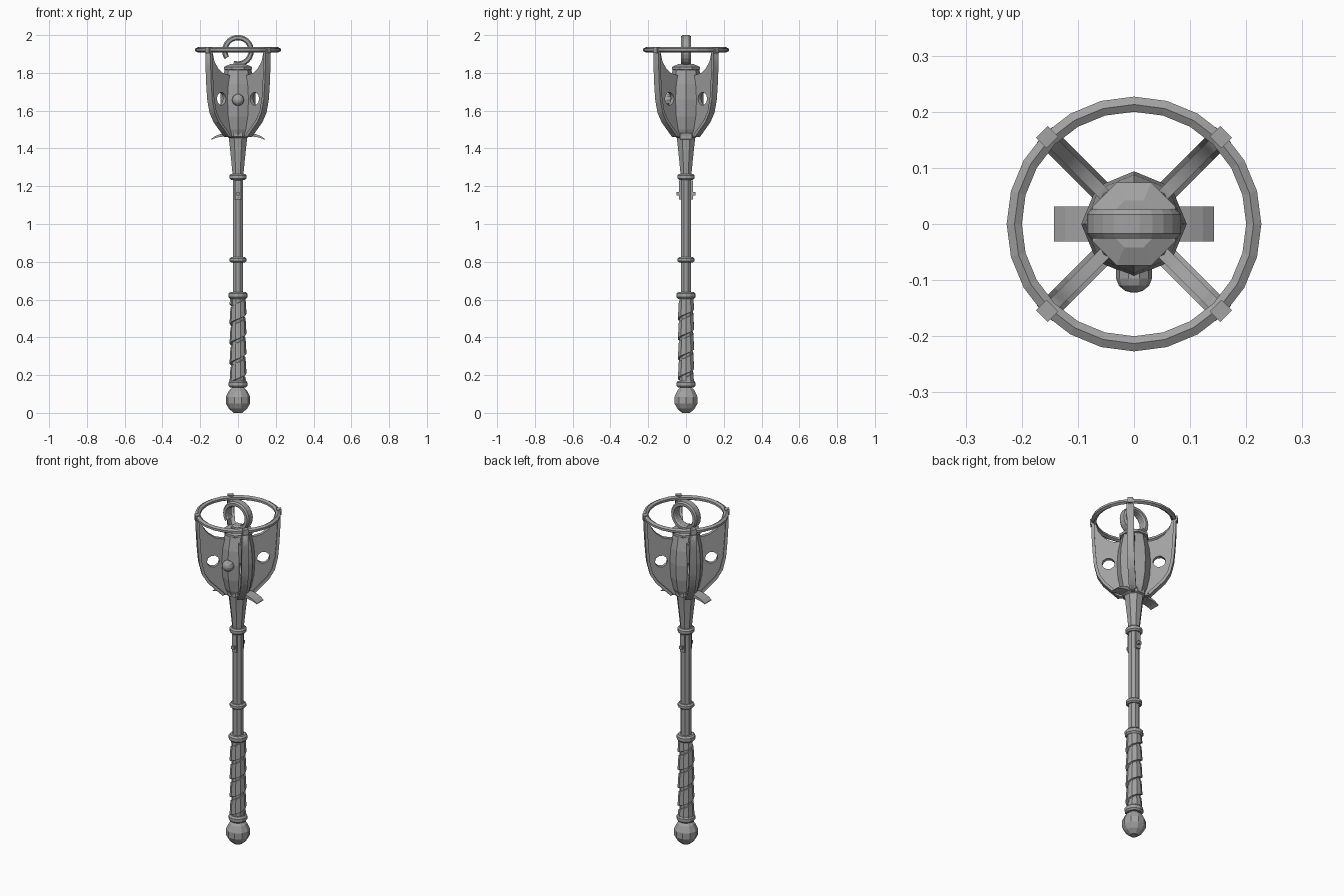
import bpy, bmesh, math
from mathutils import Matrix, Vector

if "Cube" in bpy.data.objects:
    bpy.data.objects.remove(bpy.data.objects["Cube"])

metal = bpy.data.materials.new("grey metal")
metal.diffuse_color = (0.36, 0.36, 0.36, 1)
metal.use_nodes = True
metal.node_tree.nodes["Principled BSDF"].inputs["Base Color"].default_value = metal.diffuse_color


def finish(name, bm):
    bmesh.ops.recalc_face_normals(bm, faces=bm.faces)
    me = bpy.data.meshes.new(name)
    bm.to_mesh(me)
    bm.free()
    me.materials.append(metal)
    ob = bpy.data.objects.new(name, me)
    bpy.context.collection.objects.link(ob)
    return ob


def lathe(name, profile, sides, turn=0.0, matrix=None):
    """Revolve (radius, z) points about z; the ends are closed."""
    bm = bmesh.new()
    rings = []
    for r, z in profile:
        rings.append([bm.verts.new((r * math.cos(a), r * math.sin(a), z)) for a in
                      (turn + 2 * math.pi * i / sides for i in range(sides))])
    for a, b in zip(rings, rings[1:]):
        for i in range(sides):
            j = (i + 1) % sides
            bm.faces.new((a[i], a[j], b[j], b[i]))
    bm.faces.new(rings[0])
    bm.faces.new(rings[-1])
    if matrix:
        bm.transform(matrix)
    return finish(name, bm)


def sweep(name, sections, closed=False):
    """Skin a list of equal cross-sections."""
    bm = bmesh.new()
    rows = [[bm.verts.new(p) for p in s] for s in sections]
    n = len(rows[0])
    pairs = list(zip(rows, rows[1:])) + ([(rows[-1], rows[0])] if closed else [])
    for a, b in pairs:
        for i in range(n):
            j = (i + 1) % n
            bm.faces.new((a[i], a[j], b[j], b[i]))
    if not closed:
        bm.faces.new(rows[0])
        bm.faces.new(rows[-1])
    return finish(name, bm)


def box(name, center, size, matrix=Matrix()):
    bm = bmesh.new()
    bmesh.ops.create_cube(bm, size=1)
    bm.transform(matrix @ Matrix.Translation(center) @ Matrix.Diagonal((*size, 1)))
    return finish(name, bm)


# Pommel, shaft and flared neck
lathe("pommel", [(0.022, 0.0), (0.048, 0.022), (0.064, 0.05), (0.064, 0.085),
                 (0.048, 0.118), (0.03, 0.135)], 10)
lathe("shaft", [(0.03, 0.12), (0.03, 1.27)], 8, math.pi / 8)
lathe("neck", [(0.03, 1.25), (0.037, 1.32), (0.047, 1.41), (0.056, 1.48)], 8, math.pi / 8)

# Collars along the shaft
for label, z, r, h in (("lower_grip", 0.152, 0.05, 0.018), ("upper_grip", 0.622, 0.05, 0.018),
                       ("middle", 0.81, 0.044, 0.014), ("upper", 1.25, 0.046, 0.016)):
    lathe(label + "_collar", [(0.025, z - h), (r - 0.008, z - h), (r, z - h / 2),
                              (r, z + h / 2), (r - 0.008, z + h), (0.025, z + h)], 12)

# Grip with spiral wrap
lathe("grip_core", [(0.035, 0.15), (0.035, 0.62)], 10)
pitch, steps = 0.105, 10
wrap = []
for i in range(int(steps * 4.5) + 1):
    a = 2 * math.pi * i / steps
    z0 = 0.16 + pitch * (i / steps) - 0.06
    wrap.append([(r * math.cos(a), r * math.sin(a), min(max(z0 + dz, 0.155), 0.62))
                 for r, dz in ((0.03, 0), (0.045, 0.004), (0.04, 0.088), (0.03, 0.09))])
sweep("grip_wrap", wrap)

# Latch plates on the shaft, front and back
for side, y in (("front", -1), ("back", 1)):
    box(side + "_latch", (0, y * 0.029, 1.18), (0.03, 0.014, 0.1))
    box(side + "_latch_nub", (0, y * 0.04, 1.16), (0.018, 0.02, 0.018))

# Mace head core and its cap
lathe("head_core", [(0.056, 1.46), (0.074, 1.5), (0.089, 1.57), (0.094, 1.66),
                    (0.088, 1.74), (0.07, 1.82)], 8)
lathe("head_cap", [(0.06, 1.812), (0.08, 1.818), (0.08, 1.832), (0.045, 1.846)], 8, math.pi / 8)
lathe("head_base", [(0.05, 1.455), (0.064, 1.462), (0.064, 1.485), (0.05, 1.495)], 8, math.pi / 8)

# Round stud on the front
lathe("front_stud", [(0.032, 0.075), (0.032, 0.097), (0.027, 0.11), (0.016, 0.119), (0.006, 0.122)],
      10, 0, Matrix.Translation((0, 0, 1.657)) @ Matrix.Rotation(math.pi / 2, 4, 'X'))

# Four pierced fins with thicker outer rims
outer = [(0.225, 1.92), (0.224, 1.83), (0.219, 1.74), (0.212, 1.66), (0.195, 1.59),
         (0.165, 1.54), (0.125, 1.5), (0.085, 1.46)]
arch = [(0.05, 1.46), (0.05, 1.79), (0.085, 1.79), (0.125, 1.8), (0.16, 1.825),
        (0.187, 1.86), (0.205, 1.92)]
hole = [(0.135 + 0.034 * math.cos(a), 1.663 + 0.034 * math.sin(a))
        for a in (2 * math.pi * i / 10 for i in range(10))]


def strip(name, path, inset, half, matrix):
    """Rectangular rim that follows a (radius, z) path inward by inset."""
    sections = []
    for i, p in enumerate(path):
        a, b = path[max(i - 1, 0)], path[min(i + 1, len(path) - 1)]
        t = Vector((b[0] - a[0], b[1] - a[1])).normalized()
        q = Vector(p) + Vector((t.y, -t.x)) * inset
        sections.append([matrix @ Vector(c) for c in
                         ((p[0], -half, p[1]), (p[0], half, p[1]),
                          (q.x, half, q.y), (q.x, -half, q.y))])
    sweep(name, sections)


for k in range(4):
    rot = Matrix.Rotation(math.pi / 4 + k * math.pi / 2, 4, 'Z')
    cu = bpy.data.curves.new("fin_outline", 'CURVE')
    cu.dimensions, cu.fill_mode, cu.extrude = '2D', 'BOTH', 0.011
    for pts in (outer + arch, hole):
        sp = cu.splines.new('POLY')
        sp.points.add(len(pts) - 1)
        for pt, (r, z) in zip(sp.points, pts):
            pt.co = (r, z, 0, 1)
        sp.use_cyclic_u = True
    tmp = bpy.data.objects.new("fin_outline", cu)
    bpy.context.collection.objects.link(tmp)
    bpy.context.view_layer.update()
    me = tmp.to_mesh()
    bm = bmesh.new()
    bm.from_mesh(me)
    tmp.to_mesh_clear()
    bpy.data.objects.remove(tmp)
    bmesh.ops.remove_doubles(bm, verts=bm.verts, dist=1e-5)
    bm.transform(rot @ Matrix.Rotation(math.pi / 2, 4, 'X'))
    finish(f"fin_{k + 1}", bm)
    strip(f"fin_rim_{k + 1}", outer, 0.016, 0.019, rot)
    box(f"ring_clip_{k + 1}", (0.219, 0, 1.922), (0.026, 0.03, 0.032), rot)

# Large guard ring around the top
sections = []
for i in range(24):
    a = 2 * math.pi * i / 24
    sections.append([(r * math.cos(a), r * math.sin(a), 1.922 + dz) for r, dz in
                     ((0.227, -0.006), (0.227, 0.006), (0.213, 0.014), (0.2, 0.006),
                      (0.2, -0.006), (0.213, -0.014))])
sweep("guard_ring", sections, closed=True)

# Open hanging loop on the cap
sections = []
for i in range(21):
    a = math.radians(-110 + i * 322 / 20)
    sections.append([(r * math.cos(a), y, 1.917 + r * math.sin(a)) for r, y in
                     ((0.084, -0.017), (0.084, 0.017), (0.077, 0.026), (0.062, 0.026),
                      (0.056, 0.017), (0.056, -0.017), (0.062, -0.026), (0.077, -0.026))])
sweep("hanging_loop", sections)

# Curved side leaves below the head
for side, s in (("left", -1), ("right", 1)):
    path = [(0.04, 1.472, 0.01), (0.075, 1.472, 0.009), (0.1, 1.467, 0.007),
            (0.123, 1.459, 0.005), (0.143, 1.448, 0.002)]
    sweep(side + "_leaf", [[(s * x, -0.031, z - t), (s * x, 0.031, z - t),
                            (s * x, 0.031, z + t), (s * x, -0.031, z + t)] for x, z, t in path])
